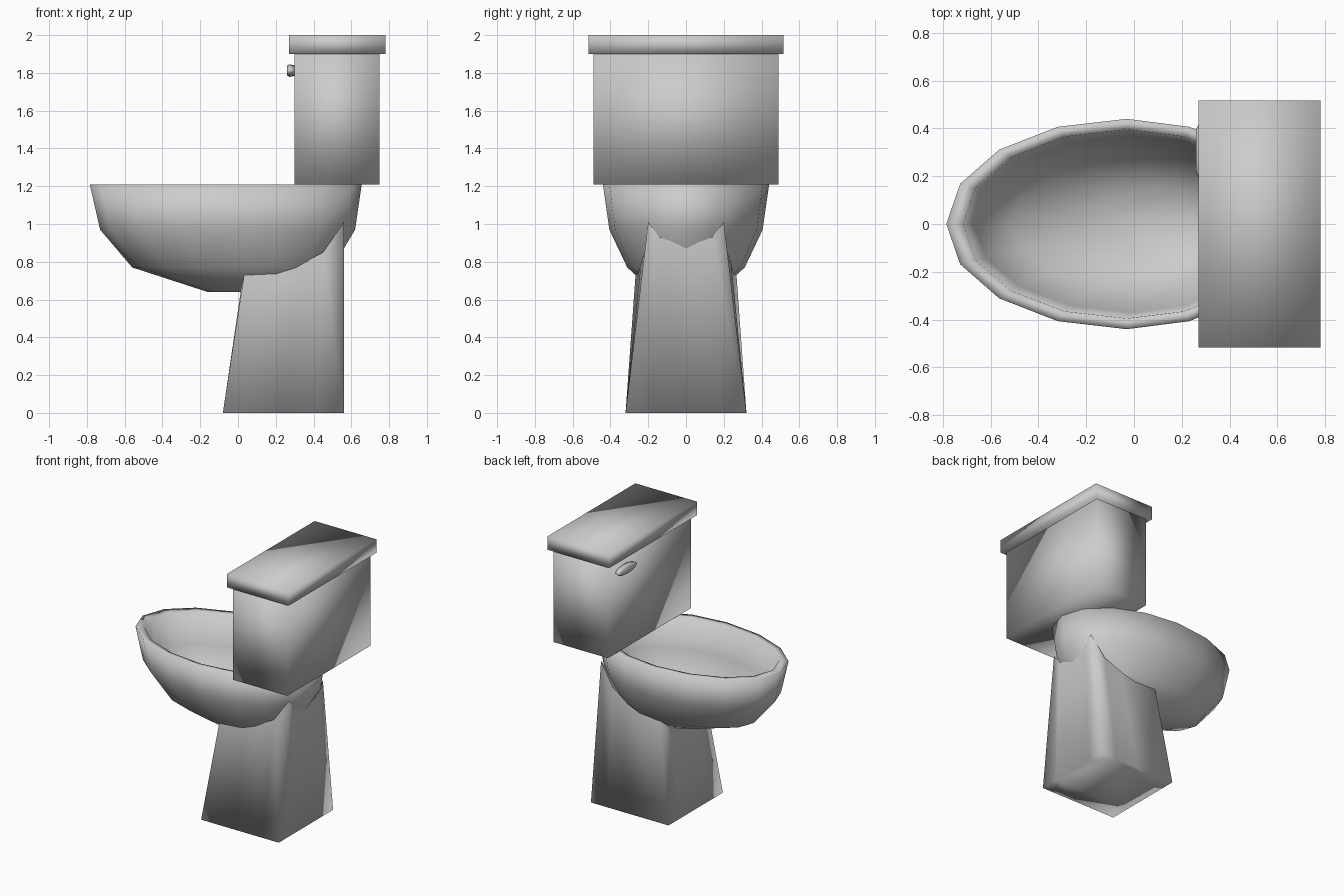
import bpy, bmesh
from math import cos, sin, pi

if "Cube" in bpy.data.objects:
    bpy.data.objects.remove(bpy.data.objects["Cube"])


def finish(name, bm):
    bmesh.ops.recalc_face_normals(bm, faces=bm.faces)
    mesh = bpy.data.meshes.new(name)
    bm.to_mesh(mesh)
    bm.free()
    mesh.shade_smooth()
    obj = bpy.data.objects.new(name, mesh)
    bpy.context.collection.objects.link(obj)
    return obj


def box(name, x0, x1, half_y, z0, z1):
    bm = bmesh.new()
    bmesh.ops.create_cube(bm, size=1)
    for v in bm.verts:
        v.co.x = (x0 + x1) / 2 + v.co.x * (x1 - x0)
        v.co.y *= 2 * half_y
        v.co.z = (z0 + z1) / 2 + v.co.z * (z1 - z0)
    return finish(name, bm)


def bridge(bm, a, b):
    n = len(a)
    for i in range(n):
        j = (i + 1) % n
        bm.faces.new((a[i], a[j], b[j], b[i]))


# Tank and lid
box("tank", 0.30, 0.75, 0.49, 1.21, 1.90)
box("tank_lid", 0.27, 0.78, 0.517, 1.90, 2.0)

# Flush lever: a flat oval on the front of the tank
bm = bmesh.new()
rings = []
for x, s in ((0.30, 0.85), (0.272, 1.0), (0.26, 0.8)):
    rings.append([bm.verts.new((x, 0.305 + 0.115 * s * cos(i * pi / 6),
                                1.812 + 0.033 * s * sin(i * pi / 6))) for i in range(12)])
for a, b in zip(rings, rings[1:]):
    bridge(bm, a, b)
bm.faces.new(rings[0])
bm.faces.new(rings[-1])
finish("flush_lever", bm)

# Bowl: 16-sided egg-shaped rings, outside from bottom to rim, then down the inside
# (centre x, front x, back x, half width, z)
BOWL = [
    (0.12, -0.16, 0.37, 0.168, 0.64),
    (0.02, -0.56, 0.50, 0.311, 0.77),
    (-0.01, -0.73, 0.62, 0.406, 0.97),
    (-0.03, -0.785, 0.655, 0.44, 1.21),
    (-0.03, -0.715, 0.60, 0.395, 1.205),
    (-0.01, -0.67, 0.57, 0.37, 0.98),
    (0.02, -0.51, 0.45, 0.28, 0.80),
    (0.10, -0.14, 0.30, 0.15, 0.68),
]
bm = bmesh.new()
rings = []
for cx, front, back, half, z in BOWL:
    ring = []
    for i in range(16):
        a = i * pi / 8
        reach = back - cx if cos(a) > 0 else cx - front
        ring.append(bm.verts.new((cx + reach * cos(a), half * sin(a), z)))
    rings.append(ring)
for a, b in zip(rings, rings[1:]):
    bridge(bm, a, b)
bm.faces.new(rings[0])
bm.faces.new(rings[-1])
finish("bowl", bm)

# Pedestal: half outline from front middle to back middle, top edge follows the bowl
# (bottom x, bottom y, top x, top y, top z)
HALF = [
    (-0.08, 0.0, 0.017, 0.0, 0.66),
    (-0.08, 0.18, 0.017, 0.15, 0.66),
    (-0.08, 0.32, 0.037, 0.265, 0.76),
    (0.24, 0.32, 0.32, 0.24, 0.78),
    (0.43, 0.32, 0.45, 0.22, 0.85),
    (0.56, 0.32, 0.56, 0.20, 1.01),
    (0.56, 0.18, 0.56, 0.14, 0.93),
    (0.56, 0.0, 0.56, 0.0, 0.88),
]
outline = HALF + [(bx, -by, tx, -ty, tz) for bx, by, tx, ty, tz in HALF[-2:0:-1]]
bm = bmesh.new()
bottom = [bm.verts.new((p[0], p[1], 0)) for p in outline]
top = [bm.verts.new(p[2:]) for p in outline]
bridge(bm, bottom, top)
bm.faces.new(bottom)
finish("pedestal", bm)
